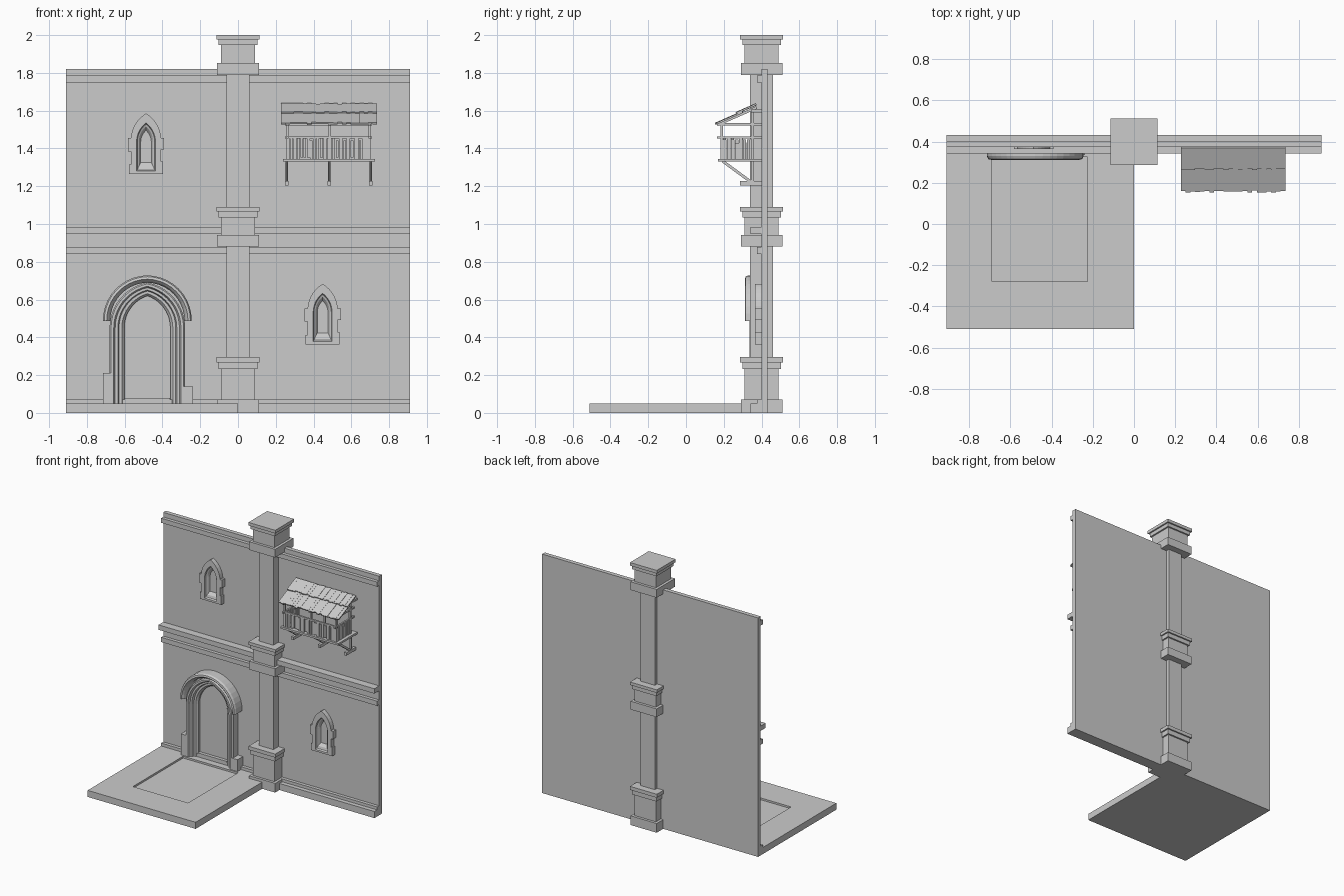
import bpy, bmesh, math, random

random.seed(4)
if "Cube" in bpy.data.objects:
    bpy.data.objects.remove(bpy.data.objects["Cube"])

GREY = (0.6, 0.6, 0.6, 1)
stone = bpy.data.materials.new("light_grey")
stone.use_nodes = True
stone.diffuse_color = GREY
stone.node_tree.nodes["Principled BSDF"].inputs["Base Color"].default_value = GREY

WALL_Y = 0.40


def finish(name, bm):
    bmesh.ops.recalc_face_normals(bm, faces=bm.faces)
    mesh = bpy.data.meshes.new(name)
    bm.to_mesh(mesh)
    bm.free()
    mesh.materials.append(stone)
    obj = bpy.data.objects.new(name, mesh)
    bpy.context.collection.objects.link(obj)
    return obj


def loft(name, loops, closed=True, caps=True):
    """Bridge a list of 3D loops; closed loops get end caps, open ones side caps."""
    bm = bmesh.new()
    rings = [[bm.verts.new(p) for p in loop] for loop in loops]
    n = len(rings[0])
    for a, b in zip(rings, rings[1:]):
        for i in range(n if closed else n - 1):
            j = (i + 1) % n
            bm.faces.new((a[i], a[j], b[j], b[i]))
    if closed and caps:
        bm.faces.new(rings[0])
        bm.faces.new(rings[-1])
    elif not closed:
        bm.faces.new([r[0] for r in rings])
        bm.faces.new([r[-1] for r in rings])
    return finish(name, bm)


def prism(bm, profile, x0, x1):
    """Extrude a (y, z) profile along x."""
    a = [bm.verts.new((x0, y, z)) for y, z in profile]
    b = [bm.verts.new((x1, y, z)) for y, z in profile]
    n = len(a)
    for i in range(n):
        j = (i + 1) % n
        bm.faces.new((a[i], a[j], b[j], b[i]))
    bm.faces.new(a)
    bm.faces.new(b)


def add_box(bm, x, y, z):
    prism(bm, [(y[0], z[0]), (y[1], z[0]), (y[1], z[1]), (y[0], z[1])], *x)


def box(name, x, y, z):
    bm = bmesh.new()
    add_box(bm, x, y, z)
    return finish(name, bm)


def beam(bm, x, p, q, t):
    """Sloping timber from p to q in the (y, z) plane."""
    d = math.hypot(q[0] - p[0], q[1] - p[1])
    ny, nz = -(q[1] - p[1]) / d * t / 2, (q[0] - p[0]) / d * t / 2
    prism(bm, [(p[0] - ny, p[1] - nz), (q[0] - ny, q[1] - nz),
               (q[0] + ny, q[1] + nz), (p[0] + ny, p[1] + nz)], *x)


def rect(x0, x1, y0, y1, z):
    return [(x0, y0, z), (x1, y0, z), (x1, y1, z), (x0, y1, z)]


def arch(cx, w, foot, spring, h, y, n=10):
    """Pointed arch outline, from the left foot over the apex to the right foot."""
    r = (w * w + h * h) / (2 * w)
    end = math.atan2(h, r - w)
    half = [(w, foot)] + [(w - r + r * math.cos(end * i / n), spring + r * math.sin(end * i / n))
                          for i in range(n + 1)]
    return [(cx - x, y, z) for x, z in half] + [(cx + x, y, z) for x, z in half[-2::-1]]


# Wall and its horizontal mouldings
box("wall", (-0.91, 0.91), (WALL_Y, 0.432), (0, 1.82))
for name, front, z0, z1 in (("base_course", 0.342, 0, 0.05), ("base_lip", 0.375, 0.05, 0.072),
                            ("lower_string_course", 0.375, 0.842, 0.878),
                            ("upper_string_course", 0.342, 0.948, 0.985),
                            ("top_moulding", 0.375, 1.75, 1.785)):
    box(name, (-0.91, 0.91), (front, WALL_Y), (z0, z1))

# Square pillar with stepped base, middle and cap
steps = [(0.11, 0, 0.07), (0.09, 0.07, 0.232), (0.102, 0.232, 0.268), (0.113, 0.268, 0.295),
         (0.06, 0.295, 0.88), (0.11, 0.88, 0.943), (0.09, 0.943, 1.035), (0.102, 1.035, 1.067),
         (0.113, 1.067, 1.09), (0.06, 1.09, 1.79), (0.11, 1.79, 1.853), (0.09, 1.853, 1.948),
         (0.102, 1.948, 1.976), (0.113, 1.976, 2.0)]
loft("pillar", [rect(-w, w, WALL_Y - w, WALL_Y + w, z) for w, z0, z1 in steps for z in (z0, z1)])

# Floor slab with a sunken panel
slab, panel = (-0.91, 0, -0.51, 0.342), (-0.69, -0.225, -0.28, 0.325)
loft("floor", [rect(*slab, 0), rect(*slab, 0.05), rect(*panel, 0.05), rect(*panel, 0.036)])

# Doorway with nested mouldings, hood and foot blocks
DOOR_X = -0.48
jamb = [(0.2, 0.4), (0.2, 0.345), (0.192, 0.335), (0.178, 0.335), (0.17, 0.352), (0.156, 0.352),
        (0.15, 0.37), (0.135, 0.37), (0.122, 0.385), (0.122, 0.4)]
loft("door_surround", [arch(DOOR_X, w, 0.05, 0.45, w * 0.9 + 0.06, y) for w, y in jamb], False)
hood = [(0.235, 0.4), (0.235, 0.33), (0.228, 0.315), (0.215, 0.312), (0.204, 0.325), (0.196, 0.345),
        (0.196, 0.4)]
loft("door_hood", [arch(DOOR_X, w, 0.487, 0.49, w + 0.003, y) for w, y in hood], False)
box("door_step", (-0.6, -0.36), (0.375, WALL_Y), (0.05, 0.08))
for side, x0, top in (("right", -0.715, 0.21), ("left", -0.288, 0.14)):
    box(side + "_door_foot", (x0, x0 + 0.05), (0.335, WALL_Y), (0.05, top))


# Pointed windows with splayed reveals and side stones
def window(name, cx, zb):
    def outline(w, foot, spring, h, y):
        return arch(cx, w, zb + foot, zb + spring, h, y, 7)
    loops = [outline(0.08, 0, 0.18, 0.14, y) for y in (WALL_Y, 0.365)]
    loops += [outline(0.05, 0.015, 0.17, 0.1, 0.365), outline(0.046, 0.022, 0.17, 0.094, 0.375),
              outline(0.038, 0.04, 0.17, 0.08, 0.38), outline(0.028, 0.06, 0.17, 0.06, 0.399)]
    loft(name + "_surround", loops, True, False)
    bm = bmesh.new()
    for side, z0, z1 in ((1, 0, 0.065), (1, 0.13, 0.19), (-1, 0.0, 0.05), (-1, 0.12, 0.19)):
        reach = 0.09 if z0 == 0 else 0.096
        add_box(bm, sorted((cx + side * 0.08, cx + side * reach)), (0.365, WALL_Y), (zb + z0, zb + z1))
    finish(name + "_side_stones", bm)


window("upper_window", -0.487, 1.265)
window("lower_window", 0.448, 0.363)

# Balcony frame: deck, posts and rails
POSTS = (0.255, 0.478, 0.69)
box("balcony_deck", (0.238, 0.725), (0.17, WALL_Y), (1.33, 1.345))
bm = bmesh.new()
for x in POSTS:
    for y in (0.182, 0.345):
        add_box(bm, (x, x + 0.014), (y, y + 0.014), (1.345, 1.53 if y < 0.3 else 1.6))
for z in (1.452, 1.522):
    add_box(bm, (0.25, 0.71), (0.178, 0.192), (z, z + 0.012))
    for x in (POSTS[0], POSTS[-1]):
        add_box(bm, (x + 0.001, x + 0.013), (0.165, WALL_Y), (z, z + 0.012))
finish("balcony_frame", bm)

# Brackets under the deck
bm = bmesh.new()
for x in (0.252, 0.477, 0.697):
    beam(bm, (x, x + 0.013), (0.195, 1.332), (0.345, 1.222), 0.015)
    add_box(bm, (x, x + 0.013), (0.345, 0.36), (1.225, 1.33))
    add_box(bm, (x - 0.003, x + 0.016), (0.285, WALL_Y), (1.205, 1.228))
finish("balcony_brackets", bm)

# Weathered balcony planks on the front and both sides
bm = bmesh.new()
x = 0.258
while x < 0.69:
    w = random.uniform(0.016, 0.024)
    y = 0.186 + random.uniform(-0.004, 0.004)
    add_box(bm, (x, x + w - random.uniform(0.001, 0.005)), (y, y + 0.008),
            (1.345 + random.choice((0, 0, 0.008)), 1.458 - random.choice((0, 0, 0.015))))
    x += w
for side in (0.257, 0.694):
    for i in range(7):
        y = 0.197 + i * 0.021
        add_box(bm, (side, side + 0.008), (y, y + random.uniform(0.014, 0.02)),
                (1.345, 1.455 - random.uniform(0, 0.03)))
finish("balcony_planks", bm)

# Lean-to roof: rafters under two rows of uneven boards
bm = bmesh.new()
for x in POSTS:
    beam(bm, (x, x + 0.014), (0.165, 1.525), (0.375, 1.617), 0.014)
add_box(bm, (0.24, 0.725), (0.345, WALL_Y), (1.59, 1.605))
finish("roof_rafters", bm)
for name, y0, y1, lift in (("lower", 0.158, 0.3, 0.009), ("upper", 0.268, 0.372, 0.018)):
    bm = bmesh.new()
    count = 22
    for i in range(count):
        x = 0.228 + i * 0.507 / count
        start, up = y0 + random.uniform(-0.004, 0.006), lift + random.uniform(-0.002, 0.002)
        p, q = [(y, 1.525 + (y - 0.165) * 0.44 + up) for y in (start, y1)]
        beam(bm, (x, x + 0.507 / count), p, q, 0.009)
    finish(name + "_roof_boards", bm)
